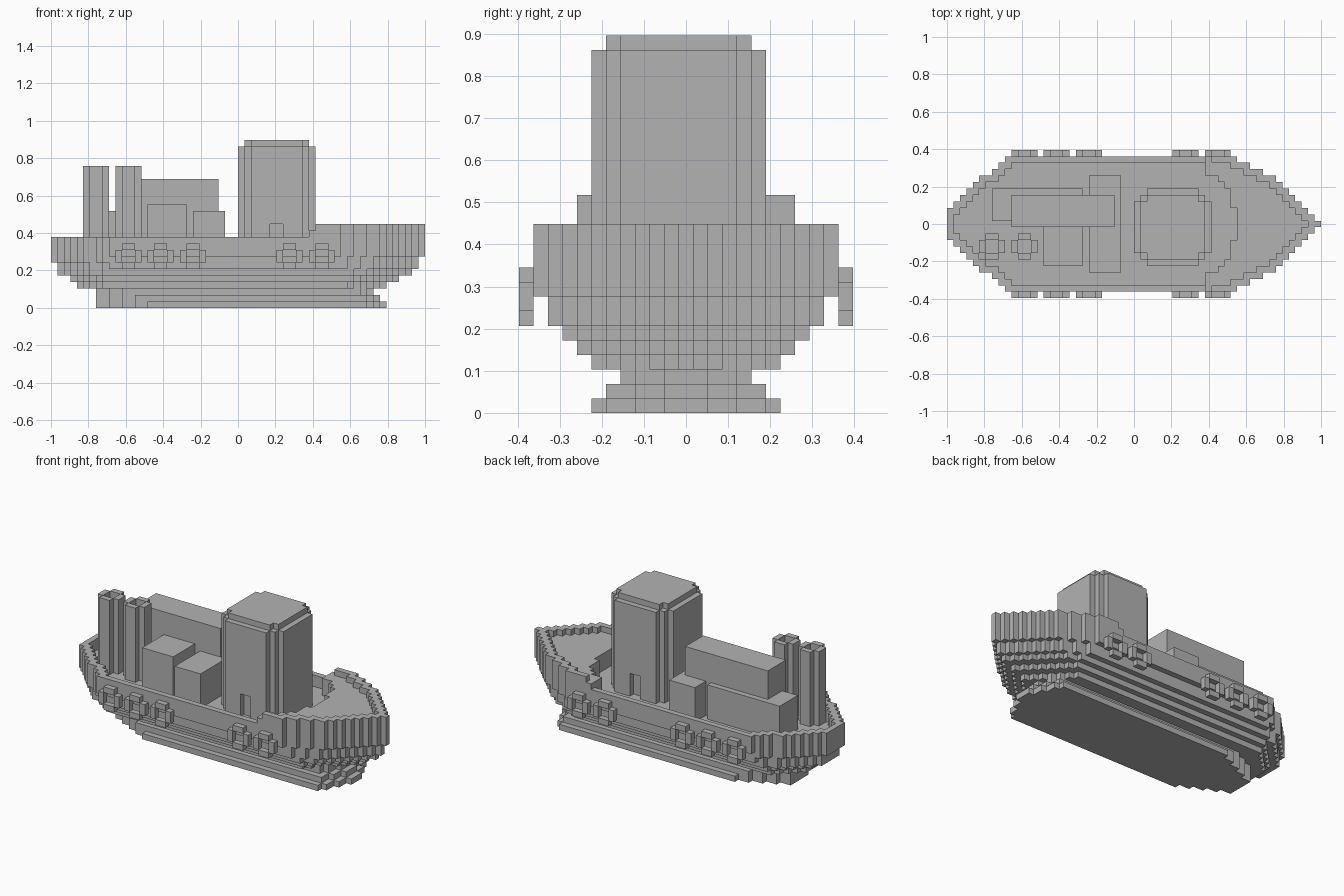
import bpy, bmesh
from mathutils import Vector

old = bpy.data.objects.get("Cube")
if old:
    bpy.data.objects.remove(old, do_unlink=True)

LENGTH = 58
U = 2 / LENGTH            # edge of one block
DECK, RIM, BOW_RIM = 9, 11, 13

grey = bpy.data.materials.new("plain_grey")
grey.use_nodes = True
colour = (0.45, 0.45, 0.45, 1)
grey.diffuse_color = colour
grey.node_tree.nodes["Principled BSDF"].inputs["Base Color"].default_value = colour


def to_world(i, j, k):
    return Vector((i * U - 1, j * U, k * U))


def finish(name, bm):
    mesh = bpy.data.meshes.new(name)
    bm.to_mesh(mesh)
    bm.free()
    mesh.materials.append(grey)
    obj = bpy.data.objects.new(name, mesh)
    bpy.context.collection.objects.link(obj)
    return obj


def blocks(name, cells):
    """Skin a set of block cells (i, j, k); j is centred on the keel line."""
    bm = bmesh.new()
    verts = {}

    def vert(p):
        if p not in verts:
            verts[p] = bm.verts.new(to_world(*p))
        return verts[p]

    for cell in cells:
        for axis in range(3):
            for side in (0, 1):
                near = list(cell)
                near[axis] += 2 * side - 1
                if tuple(near) in cells:
                    continue
                quad = []
                for a, b in ((0, 0), (1, 0), (1, 1), (0, 1)):
                    p = [cell[0], cell[1] - 0.5, cell[2]]
                    p[axis] += side
                    p[(axis + 1) % 3] += a
                    p[(axis + 2) % 3] += b
                    quad.append(vert(tuple(p)))
                bm.faces.new(quad if side else quad[::-1])
    return finish(name, bm)


def box(name, x, y, z):
    bm = bmesh.new()
    bmesh.ops.create_cube(bm, size=1)
    low, high = to_world(x[0], y[0], z[0]), to_world(x[1], y[1], z[1])
    for v in bm.verts:
        v.co = (low + high) / 2 + v.co * (high - low)
    return finish(name, bm)


# Hull outline: half width at a column for a layer's start, end and widest point
STERN = (2, 3, 4, 5, 6, 7, 7, 8, 9, 10)
BOW = (0, 1, 2, 3, 4, 5, 6, 7, 7, 8, 8, 9, 9, 10)


def half_width(i, start, end, widest):
    if not start <= i < end:
        return -1
    s, b = i - start, end - 1 - i
    return min(widest, STERN[min(s, 9)], BOW[min(b, 13)])


def keel_width(i, start, end, widest):
    if not start <= i < end:
        return -1
    return min(widest, 2 + (i - start) // 2, 1 + 2 * (end - 1 - i))


def layer(k, width, start, end, widest):
    return {(i, j, k) for i in range(start, end)
            for j in range(-widest, widest + 1) if abs(j) <= width(i, start, end, widest)}


hull = set()
for k, end, widest in ((0, 52, 6), (1, 51, 5), (2, 50, 4)):
    hull |= layer(k, keel_width, 7, end, widest)
for k, start, end, widest in ((3, 4, 52, 6), (4, 3, 54, 7), (5, 1, 56, 8),
                              (6, 1, 57, 9), (7, 0, 57, 9), (8, 0, 58, 10)):
    hull |= layer(k, half_width, start, end, widest)


# Bulwark around the deck, stepping up at the raised foredeck
def foredeck_start(j):
    a = abs(j)
    return 45 if a <= 2 else 44 if a <= 5 else 43 if a == 6 else 42 if a == 7 else 40


plan = {(i, j) for i, j, k in hull if k == 8}
for i, j in plan:
    edge = any((i + a, j + b) not in plan for a in (-1, 0, 1) for b in (-1, 0, 1))
    if edge:
        top = RIM if i < 40 else 12 if i == 40 else BOW_RIM
    else:
        top = 12 if i >= foredeck_start(j) else DECK
    hull |= {(i, j, k) for k in range(8, top)}
blocks("hull", hull)

# Bridge tower with stepped corners, a cap and a doorway on each side
tower = set()
for i in range(12):
    for j in range(12):
        dx, dy = min(i, 11 - i), min(j, 11 - j)
        for k in range(DECK, 26):
            cap = k == 25
            door = dy == 0 and i in (5, 6) and k < 13
            if dx + dy < (3 if cap else 2) or (cap and min(dx, dy) < 1) or door:
                continue
            tower.add((29 + i, j - 6, k))
blocks("bridge_tower", tower)

# Cargo housings
box("low_housing", (7, 21), (0.5, 5.5), (DECK, 15))
box("tall_housing", (10, 26), (-0.5, 4.5), (DECK, 20))
box("side_housing", (15, 21), (-6.5, -0.5), (DECK, 16))
box("cross_housing", (22, 27), (-7.5, 7.5), (DECK, 15))


# Four by four ring without corners, hollow in the middle
RING = [(a, b) for a in range(4) for b in range(4) if (a in (0, 3)) != (b in (0, 3))]

for n, i in enumerate((5, 10)):
    blocks(f"funnel_{n + 1}", {(i + a, b - 5, k) for a, b in RING for k in range(DECK, 22)})

# Fenders along both sides
for side, j in (("front", -11), ("back", 11)):
    for n, i in enumerate((10, 15, 20, 35, 40)):
        blocks(f"{side}_fender_{n + 1}", {(i + a, j, 6 + b) for a, b in RING})
